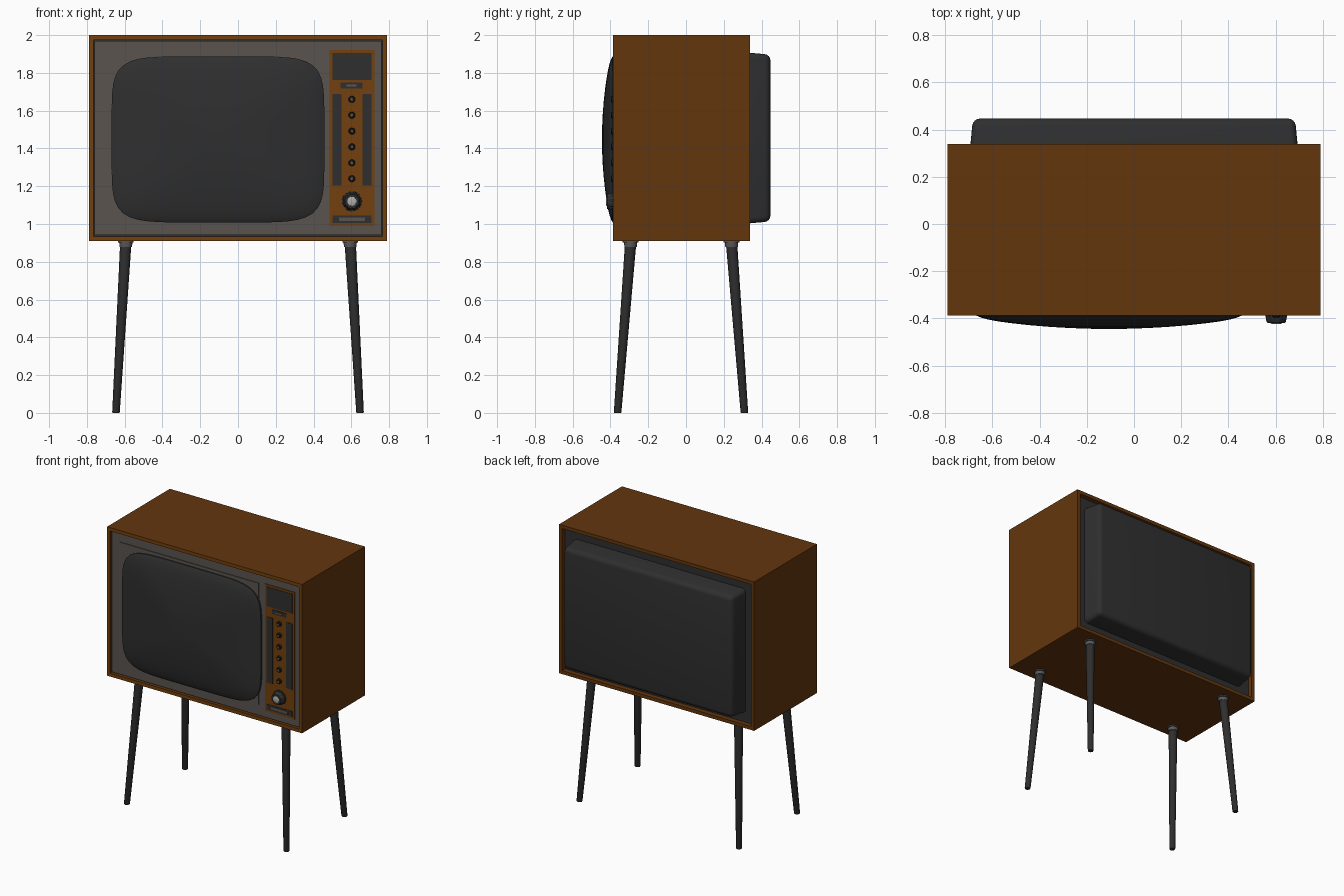
import bpy, bmesh, math

if "Cube" in bpy.data.objects:
    bpy.data.objects.remove(bpy.data.objects["Cube"])

def material(name, r, g, b):
    m = bpy.data.materials.new(name)
    m.diffuse_color = (r, g, b, 1)
    m.use_nodes = True
    m.node_tree.nodes["Principled BSDF"].inputs["Base Color"].default_value = m.diffuse_color
    return m

WOOD = material("wood brown", 0.125, 0.037, 0.004)
TRIM = material("light wood orange", 0.17, 0.05, 0.004)
PANEL = material("warm grey panel", 0.10, 0.088, 0.076)
DARK = material("charcoal", 0.028, 0.028, 0.028)
BLACK = material("black", 0.012, 0.012, 0.012)
METAL = material("grey metal", 0.10, 0.10, 0.10)
SILVER = material("light silver", 0.42, 0.42, 0.40)

def finish(name, bm, mats, smooth=True):
    bmesh.ops.recalc_face_normals(bm, faces=bm.faces)
    me = bpy.data.meshes.new(name)
    bm.to_mesh(me)
    bm.free()
    ob = bpy.data.objects.new(name, me)
    bpy.context.collection.objects.link(ob)
    for m in mats:
        me.materials.append(m)
    if smooth:
        bpy.ops.object.select_all(action='DESELECT')
        ob.select_set(True)
        bpy.context.view_layer.objects.active = ob
        bpy.ops.object.shade_smooth_by_angle(angle=math.radians(35))
    return ob

def box_bm(x0, x1, y0, y1, z0, z1):
    bm = bmesh.new()
    bmesh.ops.create_cube(bm, size=1)
    for v in bm.verts:
        v.co = (x0 if v.co.x < 0 else x1, y0 if v.co.y < 0 else y1, z0 if v.co.z < 0 else z1)
    return bm

def box(name, x0, x1, y0, y1, z0, z1, mat):
    return finish(name, box_bm(x0, x1, y0, y1, z0, z1), [mat], False)

def skin(name, rings, mat):
    """Bridge a list of point loops and cap both ends."""
    bm = bmesh.new()
    loops = [[bm.verts.new(p) for p in ring] for ring in rings]
    n = len(loops[0])
    for a, b in zip(loops, loops[1:]):
        for i in range(n):
            j = (i + 1) % n
            bm.faces.new((a[i], a[j], b[j], b[i]))
    bm.faces.new(loops[0])
    bm.faces.new(loops[-1])
    return finish(name, bm, [mat])

def flat_ring(x, y, z, r, n=20):
    return [(x + r * math.cos(2 * math.pi * i / n), y + r * math.sin(2 * math.pi * i / n), z)
            for i in range(n)]

def front_ring(x, y, z, r, n=20, notch=0.0):
    pts = []
    for i in range(n):
        a = 2 * math.pi * i / n
        q = r * (1 - notch * (i % 4 == 0))
        pts.append((x + q * math.cos(a), y, z + q * math.sin(a)))
    return pts

def oval_ring(cx, y, cz, a, b, n=96, p=6):
    pts = []
    for i in range(n):
        t = 2 * math.pi * i / n
        c, s = math.cos(t), math.sin(t)
        k = (abs(c) ** p + abs(s) ** p) ** (-1 / p)
        pts.append((cx + a * k * c, y, cz + b * k * s))
    return pts

# Cabinet: box with recessed front and back
bm = box_bm(-0.79, 0.79, -0.387, 0.34, 0.91, 2.0)
bm.normal_update()
for sign, depth in ((-1, 0.035), (1, 0.035)):
    face = [f for f in bm.faces if f.normal.y * sign > 0.9]
    bmesh.ops.inset_region(bm, faces=face, thickness=0.025, use_even_offset=True)
    for f in bm.faces:
        if f not in face and f.normal.y * sign > 0.9 and sign < 0:
            f.material_index = 1
    new = bmesh.ops.extrude_face_region(bm, geom=face)
    bmesh.ops.delete(bm, geom=face, context='FACES_ONLY')
    bmesh.ops.translate(bm, vec=(0, -sign * depth, 0),
                        verts=[g for g in new["geom"] if isinstance(g, bmesh.types.BMVert)])
    for g in new["geom"]:
        if isinstance(g, bmesh.types.BMFace):
            g.material_index = 2
    bm.normal_update()
finish("cabinet", bm, [WOOD, TRIM, DARK], False)

# Front panel and raised screen surround
box("front_panel", -0.759, 0.759, -0.374, -0.345, 0.941, 1.969, PANEL)
box("screen_surround", -0.69, 0.43, -0.379, -0.37, 1.02, 1.91, PANEL)

# Domed picture tube
rings = []
for t in (0.04, 0.15, 0.3, 0.45, 0.6, 0.72, 0.83, 0.91, 0.96, 0.985, 1.0):
    y = -0.445 + 0.045 * t ** 2 + 0.012 * t ** 16
    rings.append(oval_ring(-0.106, y, 1.448, 0.563 * t, 0.44 * t))
rings.append(oval_ring(-0.106, -0.37, 1.448, 0.563, 0.44))
skin("screen", rings, DARK)

# Control plate with window, strips and labels
CX = 0.603
box("control_plate", 0.484, 0.722, -0.380, -0.37, 0.99, 1.92, TRIM)
box("channel_window", 0.50, 0.706, -0.383, -0.375, 1.762, 1.905, DARK)
box("badge_plate", 0.543, 0.660, -0.384, -0.375, 1.718, 1.749, DARK)
box("badge_bar", 0.575, 0.628, -0.386, -0.380, 1.729, 1.738, METAL)
for side, name in ((-1, "left_speaker_strip"), (1, "right_speaker_strip")):
    c = CX + side * 0.079
    box(name, c - 0.024, c + 0.024, -0.383, -0.375, 1.204, 1.687, DARK)
box("lower_slot", 0.50, 0.706, -0.383, -0.375, 1.006, 1.046, DARK)
box("lower_slot_label", 0.535, 0.672, -0.385, -0.380, 1.017, 1.035, PANEL)

# Six small buttons
for i in range(6):
    z = 1.66 - i * 0.084
    skin("button_%d" % (i + 1), [front_ring(CX, -0.376, z, 0.018), front_ring(CX, -0.393, z, 0.017),
                                 front_ring(CX, -0.396, z, 0.014)], BLACK)
    skin("button_cap_%d" % (i + 1), [front_ring(CX, -0.394, z, 0.008), front_ring(CX, -0.398, z, 0.007)], METAL)

# Large tuning knob
skin("tuning_knob", [front_ring(CX, -0.376, 1.12, 0.053, 32), front_ring(CX, -0.386, 1.12, 0.052, 32),
                     front_ring(CX, -0.387, 1.12, 0.047, 32, 0.1), front_ring(CX, -0.415, 1.12, 0.042, 32, 0.1),
                     front_ring(CX, -0.419, 1.12, 0.038, 32, 0.1)], DARK)
skin("tuning_knob_cap", [front_ring(CX, -0.412, 1.12, 0.025, 24), front_ring(CX, -0.421, 1.12, 0.024, 24),
                         front_ring(CX, -0.423, 1.12, 0.020, 24)], SILVER)

# Rear housing with rounded edges
bm = box_bm(-0.697, 0.697, 0.30, 0.447, 1.0, 1.91)
for v in bm.verts:
    if v.co.y > 0.4:
        v.co.x *= 0.98
        v.co.z = 1.455 + (v.co.z - 1.455) * 0.97
edges = [e for e in bm.edges if max(v.co.y for v in e.verts) > 0.4]
bmesh.ops.bevel(bm, geom=edges, offset=0.03, segments=4, profile=0.5, affect='EDGES')
finish("rear_housing", bm, [DARK])

# Splayed legs with metal collars
for sy, ty, by in ((-1, -0.293, -0.362), (1, 0.241, 0.309)):
    for sx in (-1, 1):
        name = ("front" if sy < 0 else "back") + ("_left" if sx < 0 else "_right")
        tx, bx = sx * 0.594, sx * 0.646
        skin(name + "_leg", [flat_ring(bx, by, 0, 0.018), flat_ring(bx, by, 0.004, 0.020),
                             flat_ring(tx, ty, 0.90, 0.030)], DARK)
        skin(name + "_collar", [flat_ring(tx, ty, 0.878, 0.033), flat_ring(tx, ty, 0.902, 0.035),
                                flat_ring(tx, ty, 0.903, 0.042), flat_ring(tx, ty, 0.911, 0.042)], METAL)
